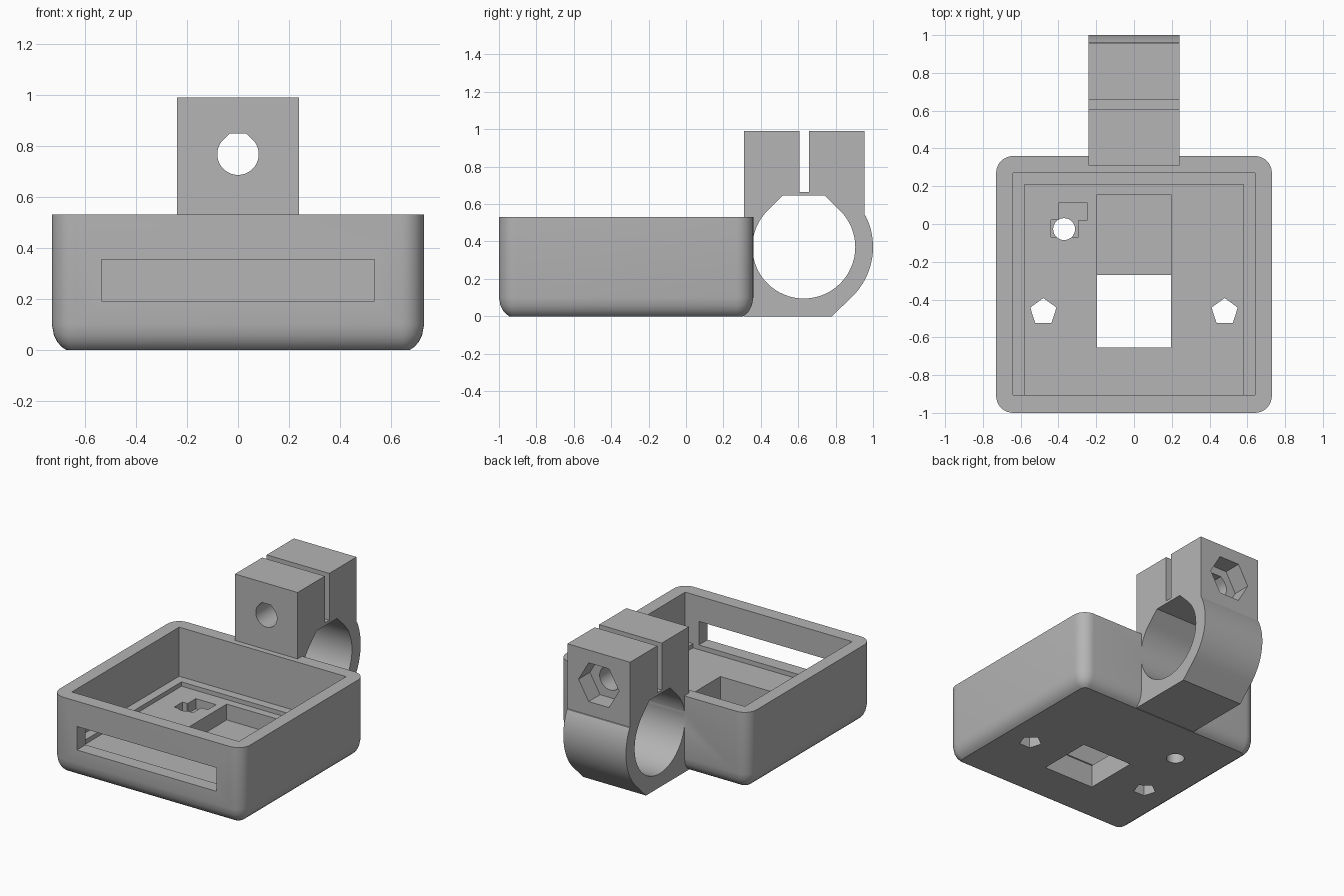
import bpy, bmesh, math

if "Cube" in bpy.data.objects:
    bpy.data.objects.remove(bpy.data.objects["Cube"], do_unlink=True)

grey = bpy.data.materials.new("plain grey")
grey.use_nodes = True
grey.diffuse_color = (0.46, 0.46, 0.46, 1)
grey.node_tree.nodes["Principled BSDF"].inputs["Base Color"].default_value = grey.diffuse_color


def finish(name, bm):
    bmesh.ops.recalc_face_normals(bm, faces=bm.faces)
    mesh = bpy.data.meshes.new(name)
    bm.to_mesh(mesh)
    bm.free()
    mesh.materials.append(grey)
    obj = bpy.data.objects.new(name, mesh)
    bpy.context.collection.objects.link(obj)
    return obj


def prism(name, points, axis, lo, hi):
    """Extrude a 2D outline along one axis from lo to hi."""
    place = {"x": lambda a, b, t: (t, a, b),
             "y": lambda a, b, t: (a, t, b),
             "z": lambda a, b, t: (a, b, t)}[axis]
    bm = bmesh.new()
    rings = [[bm.verts.new(place(a, b, t)) for a, b in points] for t in (lo, hi)]
    for ring in rings:
        bm.faces.new(ring)
    for i in range(len(points)):
        j = (i + 1) % len(points)
        bm.faces.new((rings[0][i], rings[0][j], rings[1][j], rings[1][i]))
    return finish(name, bm)


def rect(a0, a1, b0, b1):
    return [(a0, b0), (a1, b0), (a1, b1), (a0, b1)]


def arc(ca, cb, r, start, end, steps):
    angles = [math.radians(start + (end - start) * i / steps) for i in range(steps + 1)]
    return [(ca + r * math.cos(t), cb + r * math.sin(t)) for t in angles]


def polygon(ca, cb, r, sides, start=0):
    return arc(ca, cb, r, start, start + 360, sides)[:-1]


def teardrop(ca, cb, r, top):
    """Circle whose top is 45 degree slopes cut off flat."""
    half = r * math.sqrt(2) - top
    return arc(ca, cb, r, 135, 405, 48) + [(ca + half, cb + top), (ca - half, cb + top)]


def cut(target, *cutters):
    for cutter in cutters:
        cutter.hide_render = True
        mod = target.modifiers.new("cut", "BOOLEAN")
        mod.operation, mod.solver, mod.object = "DIFFERENCE", "EXACT", cutter
        bpy.context.view_layer.objects.active = target
        bpy.ops.object.modifier_apply(modifier=mod.name)


# Tray body: rounded rectangle rings, with a soft lower edge
cx, cy, hx, hy, radius = 0, -0.32, 0.73, 0.68, 0.09
bm = bmesh.new()
rings = []
for inset, z in ((0.055, 0), (0.038, 0.012), (0.022, 0.03), (0.008, 0.058), (0, 0.1), (0, 0.53)):
    outline = []
    for k, (sx, sy) in enumerate(((1, 1), (-1, 1), (-1, -1), (1, -1))):
        outline += arc(cx + sx * (hx - radius), cy + sy * (hy - radius),
                       radius - inset, 90 * k, 90 * k + 90, 8)
    rings.append([bm.verts.new((x, y, z)) for x, y in outline])
for low, high in zip(rings, rings[1:]):
    for i in range(len(low)):
        j = (i + 1) % len(low)
        bm.faces.new((low[i], low[j], high[j], high[i]))
bm.faces.new(rings[0])
bm.faces.new(rings[-1])
tray = finish("tray", bm)

# Clamp block with a rounded back
clamp = prism("clamp", [(0.31, 0), (0.78, 0)] + arc(0.63, 0.37, 0.37, -45, 27, 20)
              + [(0.955, 0.54), (0.955, 0.99), (0.31, 0.99)], "x", -0.24, 0.24)

# Cutters
bore = prism("bore_cutter", teardrop(0.63, 0.37, 0.275, 0.275), "x", -0.2401, 0.2401)
slit = prism("slit_cutter", rect(0.608, 0.657, 0.665, 1.1), "x", -0.5, 0.5)
bolt = prism("bolt_cutter", teardrop(0, 0.767, 0.081, 0.081), "y", 0.2, 1.1)
nut = prism("nut_cutter", polygon(0, 0.767, 0.155, 6), "y", 0.83, 1.1)
cavity = prism("cavity_cutter", rect(-0.64, 0.64, -0.905, 0.27), "z", 0.19, 0.8)
floor = prism("floor_cutter", rect(-0.58, 0.58, -0.905, 0.21), "z", 0.16, 0.7)
slot = prism("slot_cutter", rect(-0.535, 0.535, 0.192, 0.355), "y", -1.1, -0.8)
window = prism("window_cutter", rect(-0.195, 0.195, -0.655, -0.27), "z", -0.1, 0.6)
pocket = prism("pocket_cutter", rect(-0.195, 0.195, -0.3, 0.155), "z", 0.05, 0.6)
recess = prism("recess_cutter", [(-0.44, -0.07), (-0.295, -0.07), (-0.295, 0.02), (-0.245, 0.02),
                                 (-0.245, 0.11), (-0.4, 0.11), (-0.4, 0.02), (-0.44, 0.02)],
               "z", 0.09, 0.6)
wire = prism("wire_cutter", polygon(-0.37, -0.027, 0.058, 32), "z", -0.1, 0.6)
pegs = [prism("peg_cutter", polygon(x, -0.465, 0.073, 5, 90), "z", -0.1, 0.6)
        for x in (-0.48, 0.48)]

cut(tray, cavity, floor, slot, window, pocket, recess, wire, bore, *pegs)
# The bore in the clamp runs past both sides
bore.scale.x = 1.5
bpy.context.view_layer.update()
cut(clamp, bore, slit, bolt, nut)

for helper in (bore, slit, bolt, nut, cavity, floor, slot, window, pocket, recess, wire, *pegs):
    bpy.data.objects.remove(helper, do_unlink=True)

# Smooth curves, crisp edges
for obj in (tray, clamp):
    bpy.ops.object.select_all(action="DESELECT")
    obj.select_set(True)
    bpy.context.view_layer.objects.active = obj
    bpy.ops.object.shade_smooth_by_angle(angle=math.radians(30))
